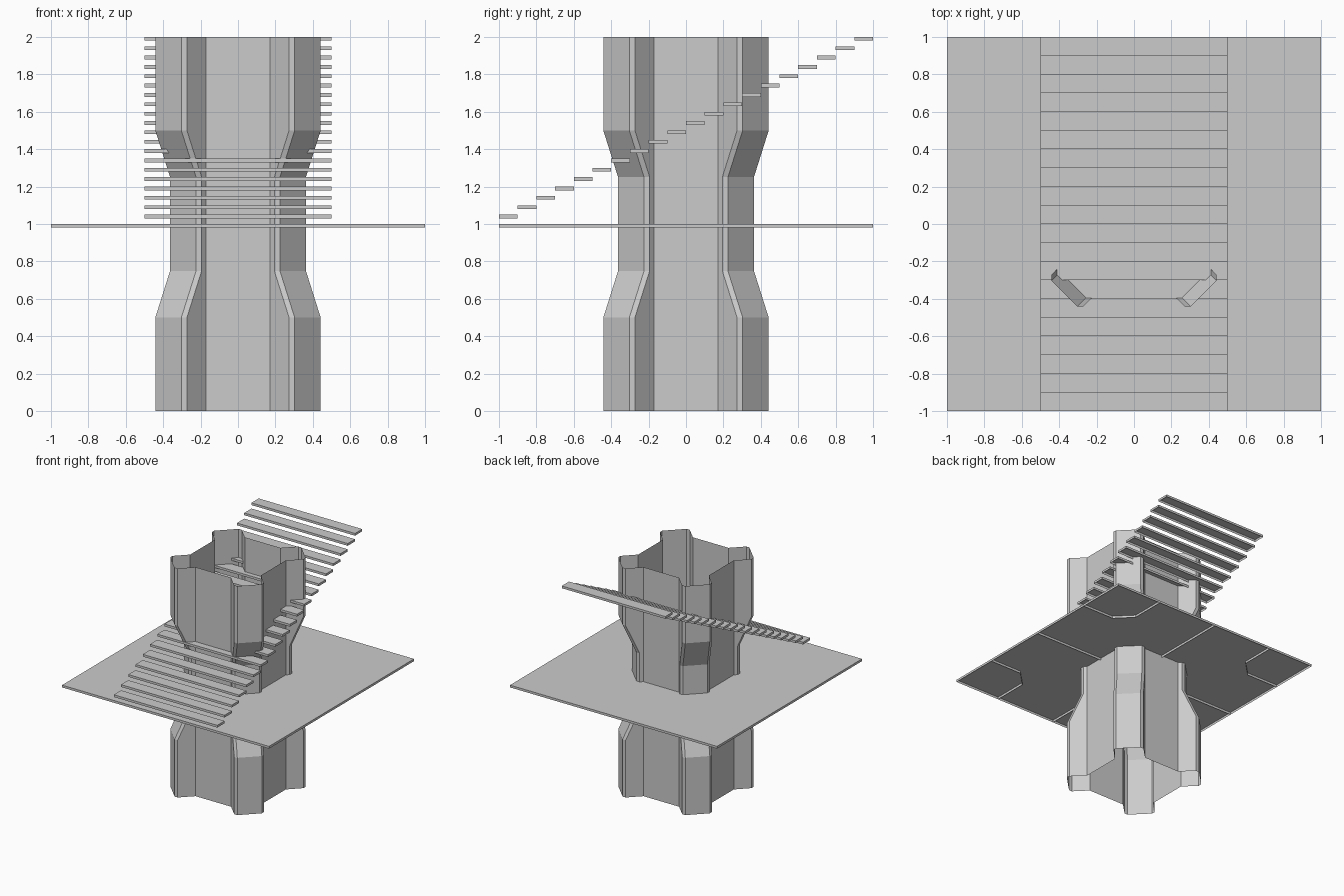
import bpy, bmesh

if "Cube" in bpy.data.objects:
    bpy.data.objects.remove(bpy.data.objects["Cube"])


def add_mesh(name, verts, faces):
    mesh = bpy.data.meshes.new(name)
    mesh.from_pydata(verts, [], faces)
    obj = bpy.data.objects.new(name, mesh)
    bpy.context.collection.objects.link(obj)
    return obj


def tray(name, x0, x1, y0, y1, top, depth=0.02):
    """Thin slab with an open underside."""
    ring = [(x0, y0), (x1, y0), (x1, y1), (x0, y1)]
    verts = [(x, y, top - depth) for x, y in ring] + [(x, y, top) for x, y in ring]
    faces = [(4, 5, 6, 7)] + [(i, (i + 1) % 4, (i + 1) % 4 + 4, i + 4) for i in range(4)]
    return add_mesh(name, verts, faces)


def rib(name, path, z0, z1):
    """Upright single-sheet strip along a path."""
    n = len(path)
    verts = [(x, y, z) for z in (z0, z1) for x, y in path]
    return add_mesh(name, verts, [(i, i + 1, i + 1 + n, i + n) for i in range(n - 1)])


# Column: four corner pylons joined by flat panels, pinched at mid height
def section(shift):
    a, b, c = 0.442 - shift, 0.303 - shift, 0.273 - shift
    corner = [(0.341, 0.172), (a, c), (a, b), (b, a), (c, a), (0.172, 0.341)]
    ring = []
    for _ in range(4):
        ring += corner
        corner = [(-y, x) for x, y in corner]
    return ring


levels = [(0, 0), (0.5, 0), (0.75, 0.079), (1.25, 0.079), (1.5, 0), (2, 0)]
verts = [(x, y, z) for z, s in levels for x, y in section(s)]
N = 24
faces = [(k * N + i, k * N + (i + 1) % N, (k + 1) * N + (i + 1) % N, (k + 1) * N + i)
         for k in range(len(levels) - 1) for i in range(N)]
column = add_mesh("column", verts, faces)

# Merge the flat panels, which run straight through every level
bm = bmesh.new()
bm.from_mesh(column.data)
bmesh.ops.dissolve_limit(bm, angle_limit=0.01, verts=bm.verts, edges=bm.edges)
bm.to_mesh(column.data)
bm.free()

# Floor plate with ribs underneath
tray("floor_plate", -1, 1, -1, 1, 1.0)
for sx, sy in ((1, 0), (-1, 0), (0, 1), (0, -1)):
    rib("floor_seam_rib", [(0.34 * sx, 0.34 * sy), (sx, sy)], 0.98, 1.0)
for sx in (1, -1):
    for sy in (1, -1):
        path = [(1, 0.57), (0.7, 0.57), (0.57, 0.7), (0.57, 1)]
        rib("floor_corner_rib", [(x * sx, y * sy) for x, y in path], 0.98, 1.0)

# Stair treads rising towards the back
for i in range(20):
    y = -1 + 0.1 * i
    tray("stair_tread", -0.5, 0.5, y, y + 0.1, 1.05 + 0.05 * i)
